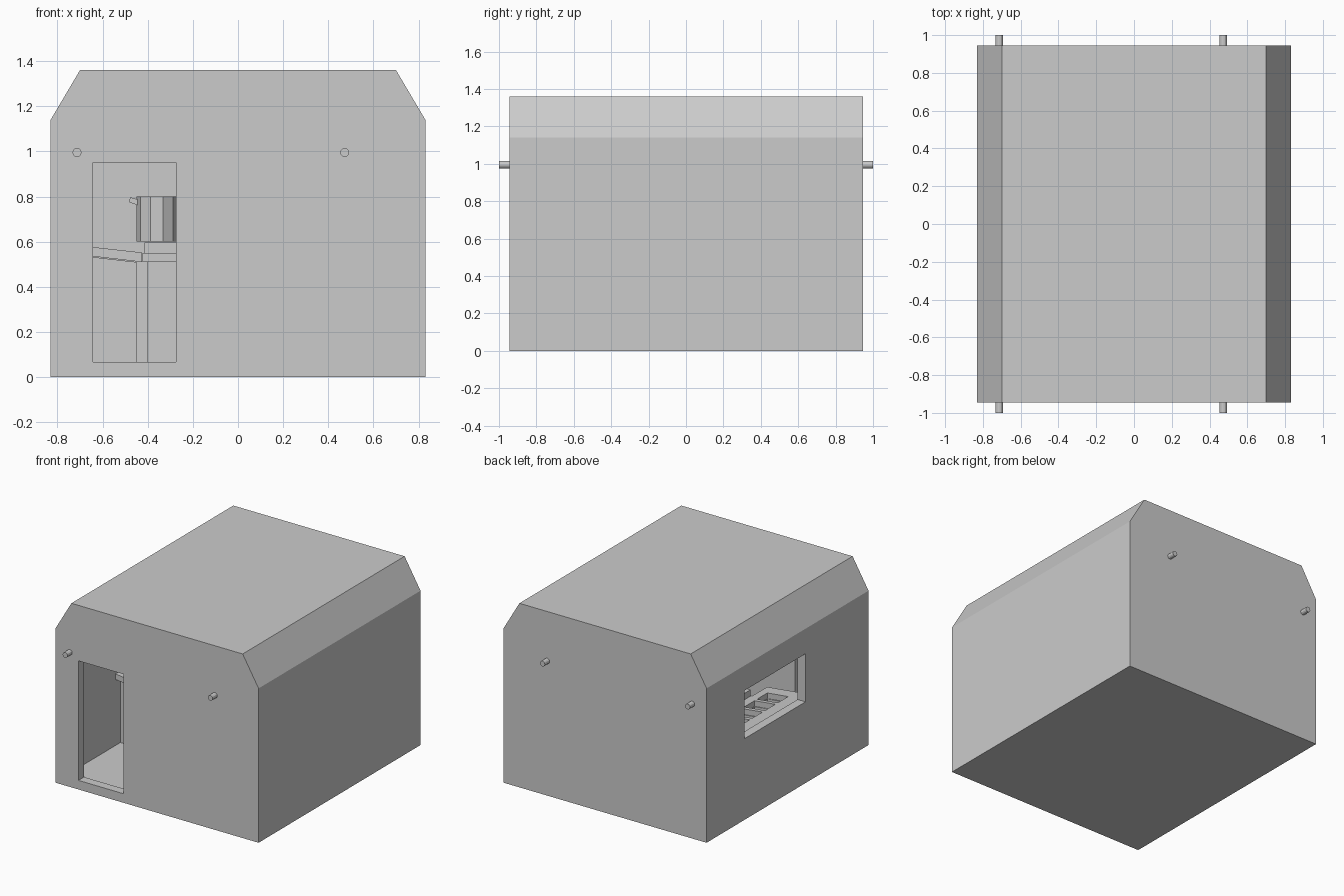
import bpy, bmesh, math
from mathutils import Matrix

if "Cube" in bpy.data.objects:
    bpy.data.objects.remove(bpy.data.objects["Cube"])


def prism(name, pts, y0, y1):
    """Extrude an x-z outline along y."""
    bm = bmesh.new()
    face = bm.faces.new([bm.verts.new((x, y0, z)) for x, z in pts])
    out = bmesh.ops.extrude_face_region(bm, geom=[face])
    for v in out["geom"]:
        if isinstance(v, bmesh.types.BMVert):
            v.co.y = y1
    bmesh.ops.recalc_face_normals(bm, faces=bm.faces)
    return finish(name, bm)


def finish(name, bm):
    me = bpy.data.meshes.new(name)
    bm.to_mesh(me)
    bm.free()
    ob = bpy.data.objects.new(name, me)
    bpy.context.collection.objects.link(ob)
    return ob


def box(name, x0, x1, y0, y1, z0, z1):
    return prism(name, [(x0, z0), (x1, z0), (x1, z1), (x0, z1)], y0, y1)


def cylinder(name, r, depth, sides, matrix, r2=None):
    bm = bmesh.new()
    bmesh.ops.create_cone(bm, cap_ends=True, segments=sides, radius1=r,
                          radius2=r2 or r, depth=depth, matrix=matrix)
    return finish(name, bm)


def cut(ob, cutters):
    bpy.context.view_layer.objects.active = ob
    for c in cutters:
        c.hide_render = True
        m = ob.modifiers.new("cut", "BOOLEAN")
        m.operation, m.solver, m.object = "DIFFERENCE", "EXACT", c
        bpy.ops.object.modifier_apply(modifier=m.name)


def remove(obs):
    for o in obs:
        bpy.data.objects.remove(o)


# Hollow building shell with chamfered roof, doorway and serving window
shell = prism("building_shell", [(-.83, 0), (.83, 0), (.83, 1.14), (.70, 1.36),
                                 (-.70, 1.36), (-.83, 1.14)], -.945, .945)
openings = [
    prism("room_cutter", [(-.765, .06), (.765, .06), (.765, 1.12), (.66, 1.295),
                          (-.66, 1.295), (-.765, 1.12)], -.88, .88),
    box("door_cutter", -.642, -.275, -1.1, -.8, .067, .95),
    box("window_cutter", -1, -.7, -.21, .50, .60, .955),
]
cut(shell, openings)
remove(openings)

# Pegs through the front and back walls
for x in (-.713, .473):
    for s, side in ((-1, "front"), (1, "back")):
        cylinder(f"{side}_peg", .02, .12, 12,
                 Matrix.Translation((x, s * .94, .995)) @ Matrix.Rotation(math.pi / 2, 4, 'X'))

# Serving cabinet with a sloped worktop and a row of food wells
cabinet = prism("serving_cabinet", [(-.764, .06), (-.45, .06), (-.45, .51), (-.764, .546)], -.28, .60)
worktop = prism("sloped_worktop", [(-.764, .549), (-.425, .51), (-.425, .552), (-.764, .59)], -.34, .66)
wells = [box("well_cutter", -.66, -.49, -.25 + i * .15, -.13 + i * .15, .45, .7) for i in range(5)]
for part in (worktop, cabinet):
    cut(part, wells)
remove(wells)

# Cooking counter with hotplate
box("cooking_cabinet", -.40, .10, -.14, .30, .06, .51)
box("cooking_worktop", -.424, .12, -.17, .32, .51, .55)
box("hotplate", -.415, -.05, -.16, .20, .55, .597)

# Pot with a side handle
cylinder("pot", .09, .20, 10, Matrix.Translation((-.36, .05, .70)) @ Matrix.Rotation(math.radians(18), 4, 'Z'))
prism("pot_handle", [(-.44, .76), (-.435, .785), (-.478, .797), (-.482, .775)], .035, .065)
